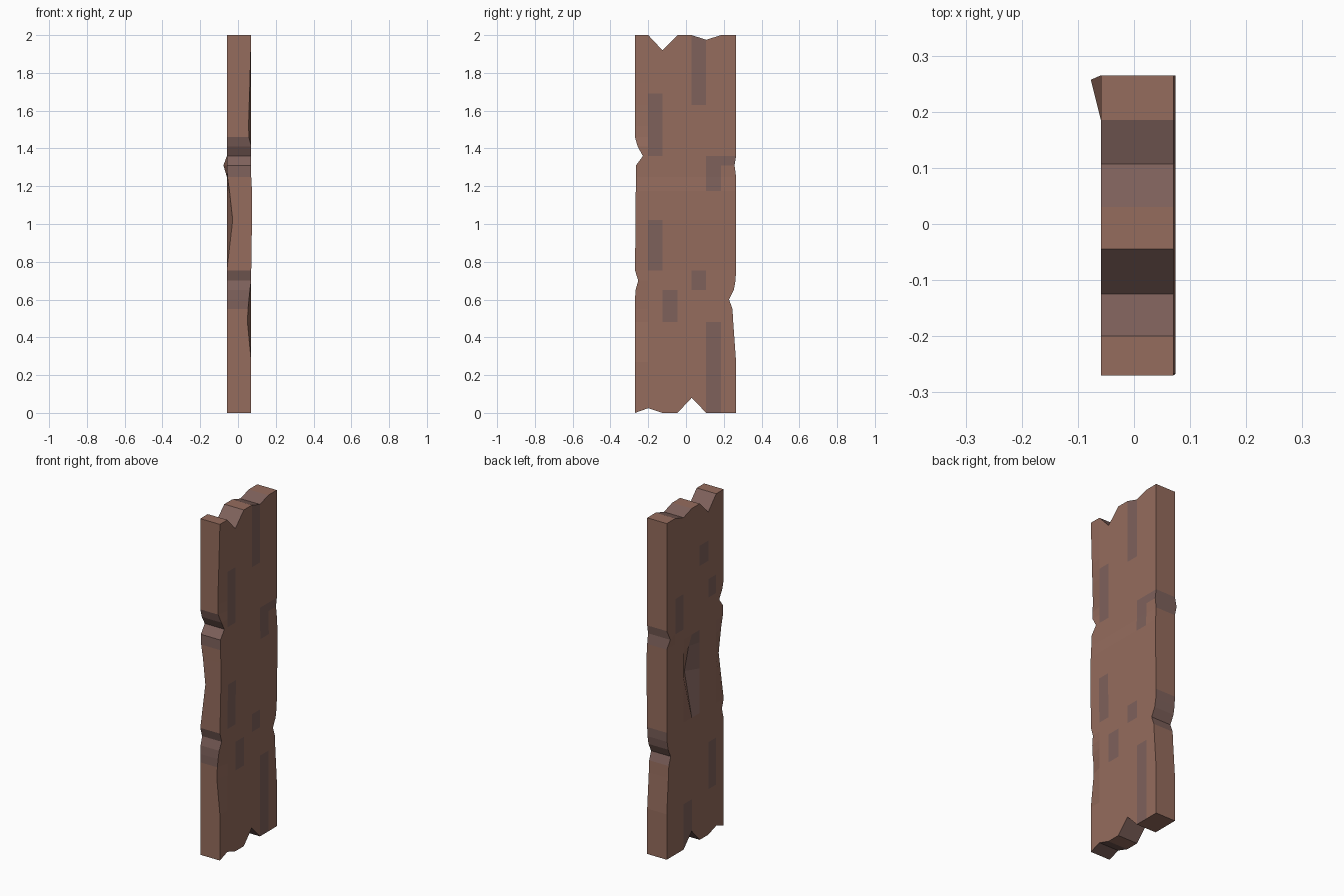
import bpy, bmesh

if "Cube" in bpy.data.objects:
    bpy.data.objects.remove(bpy.data.objects["Cube"])

# Column lines (y) and row lines (z) of the plank
COLS = [-0.27, -0.2, -0.125, -0.045, 0.03, 0.107, 0.185, 0.265]
ROWS = [0, 0.27, 0.48, 0.55, 0.6, 0.65, 0.7, 0.755, 1.02, 1.175, 1.25,
        1.31, 1.36, 1.41, 1.46, 1.52, 1.63, 1.69, 1.75, 2]
# Jagged ends and chipped long edges
BOTTOM = [0, 0.025, 0, 0, 0.08, 0, 0, 0]
TOP = [2, 2, 1.92, 2, 2, 1.975, 2, 2]
LEFT_CHIPS = {0.65: -0.267, 0.7: -0.253, 1.02: -0.267, 1.175: -0.266,
              1.25: -0.266, 1.31: -0.265, 1.36: -0.228, 1.41: -0.256}
RIGHT_CHIPS = {0.48: 0.25, 0.55: 0.246, 0.6: 0.228, 0.65: 0.253, 0.7: 0.262,
               1.31: 0.257}
# Dents in the thickness, keyed by (column, row height)
FRONT_DENTS = {(0, 0.48): 0.05, (0, 0.55): 0.053, (0, 0.6): 0.058,
               (0, 0.65): 0.063, (0, 1.46): 0.058, (0, 1.52): 0.056,
               (0, 1.63): 0.059, (0, 1.69): 0.061, (0, 1.75): 0.063}
BACK_DENTS = {(0, 1.02): -0.028, (0, 1.175): -0.045, (0, 1.25): -0.056,
              (4, 1.02): -0.01, (4, 1.175): -0.038, (7, 1.31): -0.077}
# Darker patches: (column, z low, z high)
FRONT_PATCHES = [(1, 1.36, 1.69), (4, 1.63, 2), (5, 1.175, 1.36), (6, 1.31, 1.36),
                 (1, 0.755, 1.02), (4, 0.65, 0.755), (2, 0.48, 0.65), (5, 0, 0.48)]
BACK_PATCHES = [(2, 1.63, 1.75), (1, 1.41, 1.52), (5, 1.31, 1.52),
                (3, 0.755, 1.25), (1, 0.27, 0.55), (4, 0, 0.27)]
SIDE_PATCHES = [(0, 0.55, 0.755), (0, 1.25, 1.46), (1, 0.55, 0.755), (1, 1.25, 1.36)]


def material(name, rgb):
    m = bpy.data.materials.new(name)
    m.diffuse_color = (*rgb, 1)
    m.use_nodes = True
    m.node_tree.nodes["Principled BSDF"].inputs["Base Color"].default_value = m.diffuse_color
    return m


def patched(patches, column, z0, z1):
    return int(any(c == column and a <= z0 and z1 <= b for c, a, b in patches))


def point(side, i, j):
    """Grid point of the plank on its front (+x) or back (-x) face."""
    y, z = COLS[i], ROWS[j]
    if i == 0:
        y = LEFT_CHIPS.get(z, y)
    if i == len(COLS) - 1:
        y = RIGHT_CHIPS.get(z, y)
    if side:
        x = FRONT_DENTS.get((i, z), 0.074 if 0.9 < z < 1.2 else 0.07)
    else:
        x = BACK_DENTS.get((i, z), -0.059)
    if j == 0:
        z = BOTTOM[i]
    if j == len(ROWS) - 1:
        z = TOP[i]
    return x, y, z


bm = bmesh.new()
NC, NR = len(COLS), len(ROWS)
back, front = [[[bm.verts.new(point(s, i, j)) for j in range(NR)]
                for i in range(NC)] for s in (0, 1)]


def face(verts, mat):
    bm.faces.new(verts).material_index = mat


# Broad faces
for j in range(NR - 1):
    z0, z1 = ROWS[j], ROWS[j + 1]
    for i in range(NC - 1):
        for g, patches in ((front, FRONT_PATCHES), (back, BACK_PATCHES)):
            face((g[i][j], g[i + 1][j], g[i + 1][j + 1], g[i][j + 1]),
                 patched(patches, i, z0, z1))
    # Long narrow sides
    for k, i in enumerate((0, NC - 1)):
        face((front[i][j], front[i][j + 1], back[i][j + 1], back[i][j]),
             patched(SIDE_PATCHES, k, z0, z1))
# Jagged end caps
for j, dark in ((0, (0, 1, 3, 4)), (NR - 1, (1, 2, 4, 5))):
    for i in range(NC - 1):
        face((front[i][j], front[i + 1][j], back[i + 1][j], back[i][j]), int(i in dark))

bmesh.ops.recalc_face_normals(bm, faces=bm.faces)
mesh = bpy.data.meshes.new("wooden_plank")
bm.to_mesh(mesh)
bm.free()
mesh.materials.append(material("wood", (0.30, 0.15, 0.11)))
mesh.materials.append(material("worn_wood", (0.21, 0.12, 0.105)))
plank = bpy.data.objects.new("wooden_plank", mesh)
bpy.context.collection.objects.link(plank)
